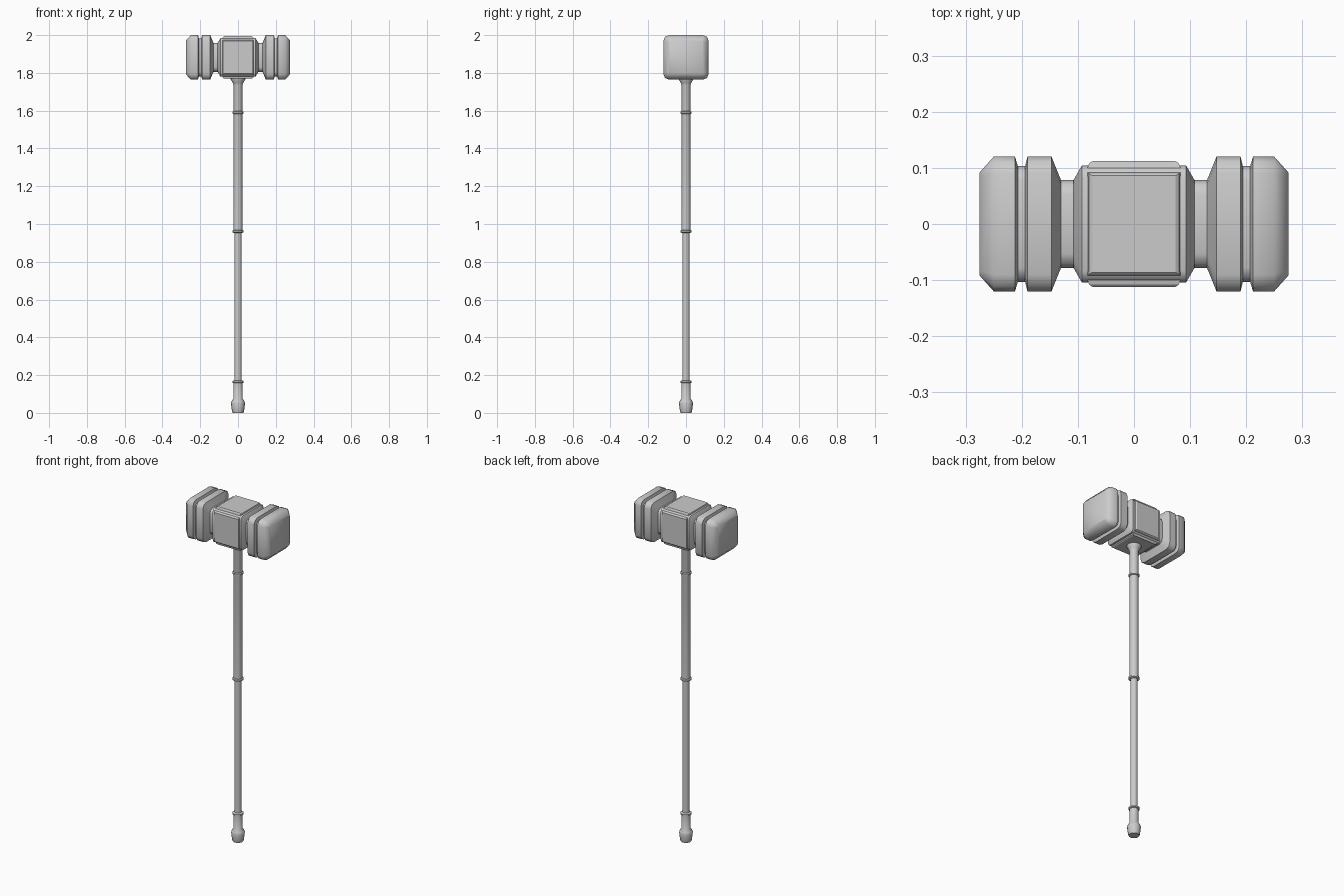
import bpy, bmesh, math

cube = bpy.data.objects.get("Cube")
if cube:
    bpy.data.objects.remove(cube, do_unlink=True)

steel = bpy.data.materials.new("grey_metal")
steel.use_nodes = True
steel.diffuse_color = (0.6, 0.6, 0.6, 1)
steel.node_tree.nodes["Principled BSDF"].inputs["Base Color"].default_value = (0.6, 0.6, 0.6, 1)

HEAD_Z = 1.882


def loft(name, rings, angle):
    """Skin a list of equal-length point rings and cap both ends."""
    bm = bmesh.new()
    loops = [[bm.verts.new(p) for p in ring] for ring in rings]
    for a, b in zip(loops, loops[1:]):
        for i in range(len(a)):
            j = (i + 1) % len(a)
            bm.faces.new((a[i], a[j], b[j], b[i]))
    bm.faces.new(loops[0])
    bm.faces.new(loops[-1])
    bmesh.ops.recalc_face_normals(bm, faces=bm.faces)
    mesh = bpy.data.meshes.new(name)
    bm.to_mesh(mesh)
    bm.free()
    mesh.materials.append(steel)
    obj = bpy.data.objects.new(name, mesh)
    bpy.context.collection.objects.link(obj)
    bpy.ops.object.select_all(action='DESELECT')
    obj.select_set(True)
    bpy.context.view_layer.objects.active = obj
    bpy.ops.object.shade_smooth_by_angle(angle=math.radians(angle))
    return obj


def square_ring(x, half, corner, steps=3):
    """Rounded square across the x axis."""
    ring = []
    for q in range(4):
        mid = math.pi / 4 + q * math.pi / 2
        cy = math.copysign(half - corner, math.cos(mid))
        cz = math.copysign(half - corner, math.sin(mid))
        for s in range(steps):
            a = (q + s / (steps - 1)) * math.pi / 2
            ring.append((x, cy + corner * math.cos(a), HEAD_Z + (cz + corner * math.sin(a)) * 0.98))
    return ring


# Grooved striking heads with the narrow neck, one each side
side_profile = [(0.08, 0.078, 0.025), (0.13, 0.078, 0.025), (0.147, 0.12, 0.03),
                (0.19, 0.12, 0.03), (0.194, 0.103, 0.025), (0.207, 0.103, 0.025),
                (0.212, 0.12, 0.03), (0.25, 0.12, 0.03), (0.275, 0.092, 0.008)]
for side, sign in (("left", 1), ("right", -1)):
    loft(side + "_striking_head",
         [square_ring(sign * x, h, c) for x, h, c in side_profile], 50)

# Central block with chamfered ends
block = [(0.108, 0.078, 0.02), (0.093, 0.104, 0.02), (-0.093, 0.104, 0.02), (-0.108, 0.078, 0.02)]
loft("centre_block", [square_ring(*r) for r in block], 50)


# Raised bevelled panels on the four long sides of the block
def panel_ring(turn, half_x, half_w, out):
    c, s = math.cos(turn), math.sin(turn)
    return [(x, c * w - s * out, HEAD_Z + s * w + c * out)
            for x, w in ((-half_x, -half_w), (half_x, -half_w), (half_x, half_w), (-half_x, half_w))]


for i, side in enumerate(("top", "front", "bottom", "back")):
    turn = i * math.pi / 2
    loft(side + "_panel", [panel_ring(turn, 0.083, 0.092, 0.1),
                           panel_ring(turn, 0.08, 0.09, 0.108),
                           panel_ring(turn, 0.074, 0.086, 0.112)], 30)


def lathe(name, profile, sides=16):
    loft(name, [[(r * math.cos(2 * math.pi * k / sides), r * math.sin(2 * math.pi * k / sides), z)
                 for k in range(sides)] for r, z in profile], 40)


# Shaft pieces
lathe("pommel", [(0.029, 0), (0.032, 0.008), (0.037, 0.05), (0.034, 0.062), (0.025, 0.075), (0.024, 0.16)])
lathe("lower_shaft", [(0.019, 0.15), (0.019, 0.96)])
lathe("upper_shaft", [(0.024, 0.955), (0.024, 1.735), (0.029, 1.75), (0.039, 1.765), (0.039, 1.785)])

# Collar rings
for name, z in (("pommel_collar", 0.164), ("middle_collar", 0.961), ("upper_collar", 1.59)):
    lathe(name, [(0.022, z - 0.008), (0.03, z - 0.004), (0.03, z + 0.004), (0.022, z + 0.008)])
